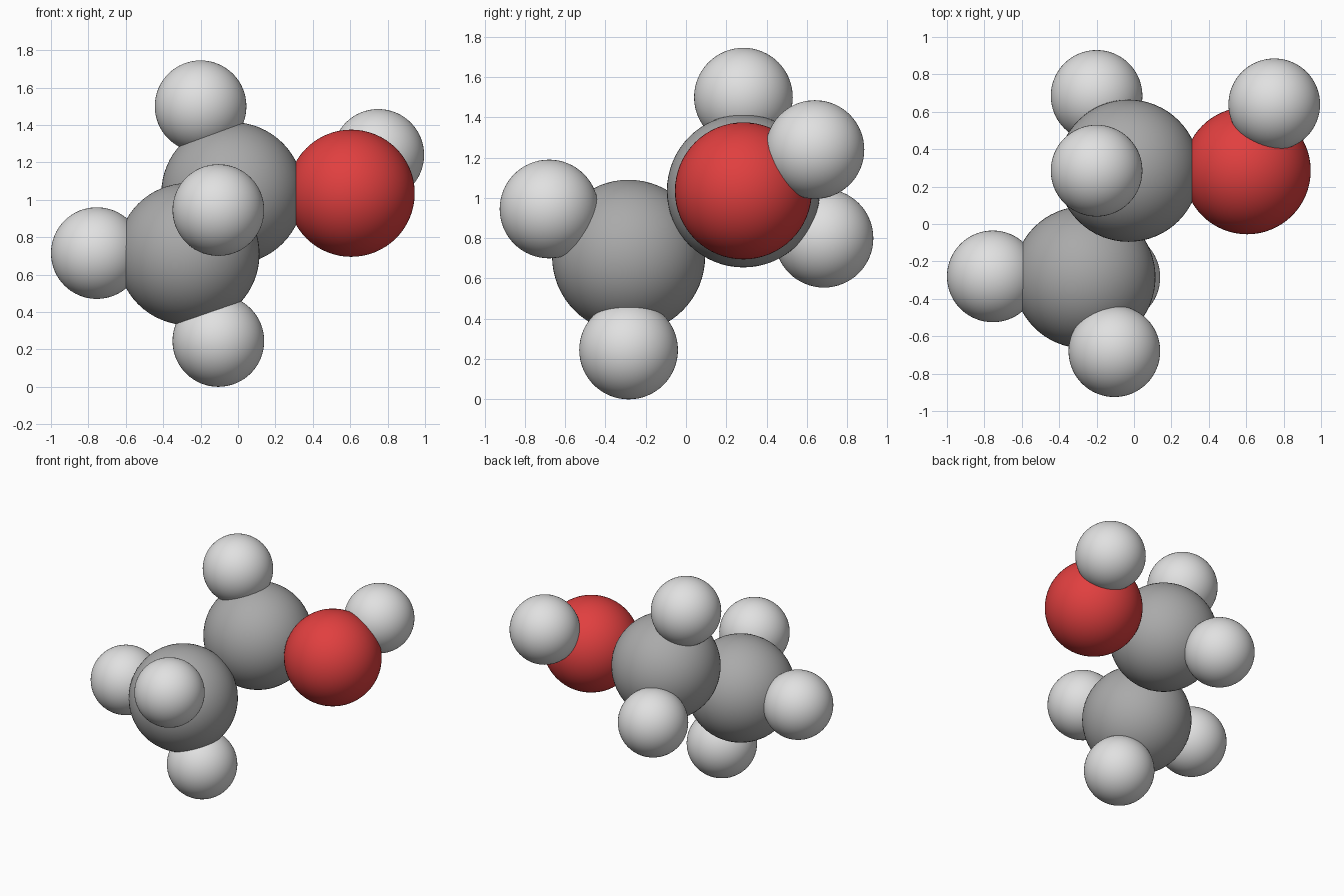
import bpy

# Remove the default cube
cube = bpy.data.objects.get("Cube")
if cube:
    bpy.data.objects.remove(cube, do_unlink=True)


def make_material(name, rgb):
    mat = bpy.data.materials.new(name)
    mat.use_nodes = True
    color = (*rgb, 1.0)
    mat.diffuse_color = color
    mat.node_tree.nodes["Principled BSDF"].inputs["Base Color"].default_value = color
    return mat


# Each kind of atom has a radius and a colour
KINDS = {
    "carbon": (0.38, make_material("mid grey", (0.40, 0.40, 0.40))),
    "hydrogen": (0.245, make_material("light grey", (0.75, 0.75, 0.75))),
    "oxygen": (0.34, make_material("red", (0.75, 0.05, 0.05))),
}


def atom(name, kind, center):
    radius, mat = KINDS[kind]
    bpy.ops.mesh.primitive_uv_sphere_add(
        segments=64, ring_count=32, radius=radius, location=center)
    obj = bpy.context.object
    obj.name = name
    obj.data.materials.append(mat)
    bpy.ops.object.shade_smooth()


# Two-carbon backbone and the oxygen
atom("back_carbon", "carbon", (-0.03, 0.285, 1.035))
atom("front_carbon", "carbon", (-0.265, -0.285, 0.71))
atom("oxygen", "oxygen", (0.605, 0.285, 1.035))

# Hydrogens on the oxygen and the back carbon
atom("oxygen_hydrogen", "hydrogen", (0.75, 0.64, 1.24))
atom("top_hydrogen", "hydrogen", (-0.2, 0.285, 1.5))
atom("rear_hydrogen", "hydrogen", (-0.2, 0.685, 0.8))

# Hydrogens on the front carbon
atom("side_hydrogen", "hydrogen", (-0.755, -0.28, 0.715))
atom("front_hydrogen", "hydrogen", (-0.105, -0.68, 0.945))
atom("bottom_hydrogen", "hydrogen", (-0.105, -0.285, 0.245))
